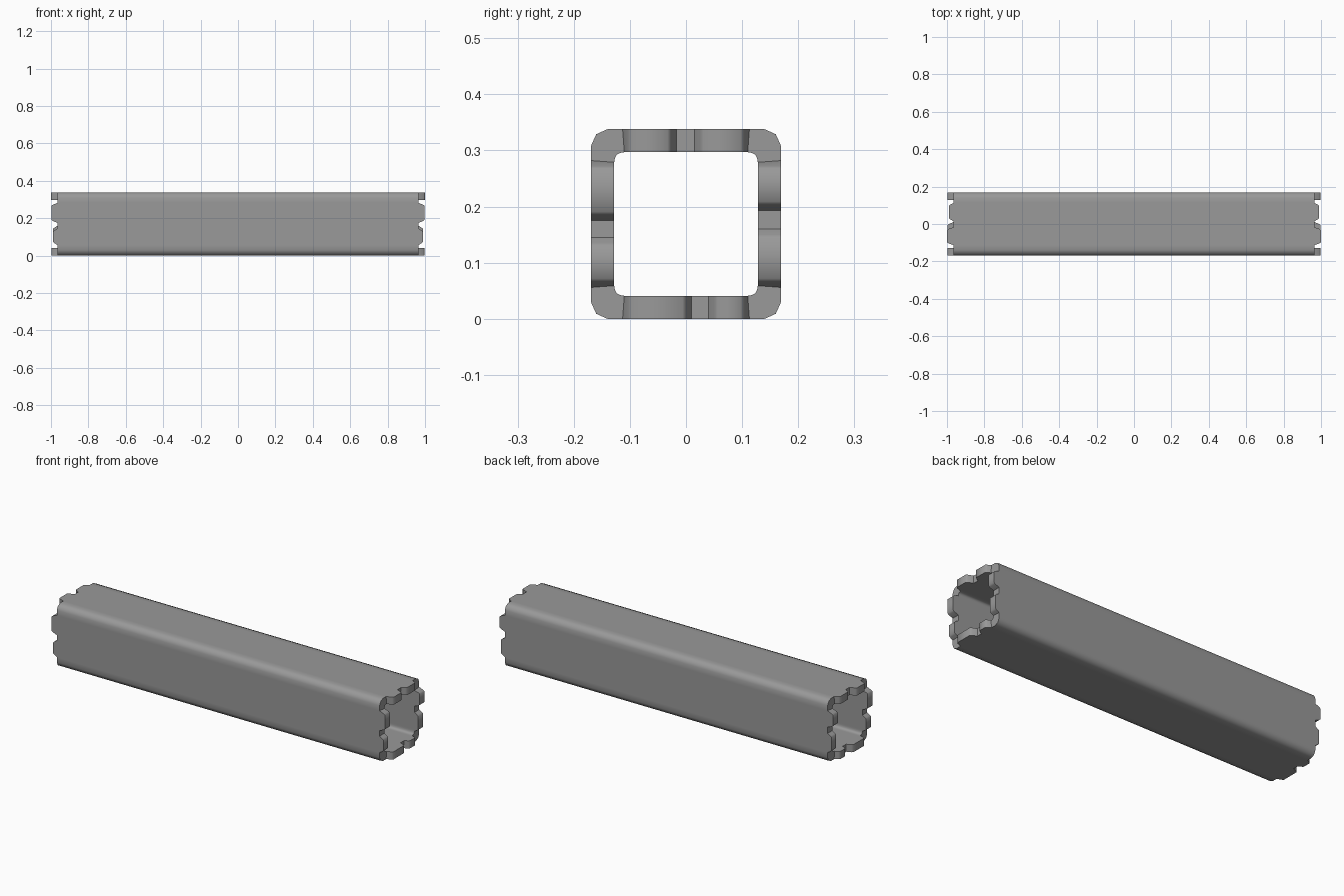
import bpy, bmesh
from mathutils import Vector

if "Cube" in bpy.data.objects:
    bpy.data.objects.remove(bpy.data.objects["Cube"])

OUT, INN, FLOOR, MID = 0.169, 0.128, 0.965, 0.169

# Each wall: outward normal (y, z), centre notch start/end, heights of the two teeth
walls = [
    ((0, -1), 0.000, 0.050, 0.997, 0.990),   # bottom
    ((1, 0), -0.019, 0.034, 0.988, 0.997),   # back
    ((0, 1), -0.025, 0.027, 0.990, 1.000),   # top
    ((-1, 0), -0.016, 0.034, 0.997, 0.988),  # front
]


def tooth(t0, t1, h):
    """A raised tooth with sloped flanks and softened shoulders."""
    return [(t0 - 0.010, FLOOR), (t0, h - 0.007), (t0 + 0.006, h),
            (t1 - 0.006, h), (t1, h - 0.007), (t1 + 0.010, FLOOR)]


def wall_profile(a, b, h1, h2):
    """Points along one wall: outer t, outer depth, inner t, inner depth, end x."""
    pts = [(-0.140, OUT, -0.118, 0.1265, FLOOR)]
    for t, x in tooth(-0.103, a, h1) + tooth(b, 0.103, h2):
        pts.append((t, OUT, max(-0.110, min(0.110, t)), INN, x))
    pts += [(0.140, OUT, 0.118, 0.1265, FLOOR), (0.160, 0.160, 0.1235, 0.1235, FLOOR)]
    return pts


bm = bmesh.new()
rings = []
for (ny, nz), a, b, h1, h2 in walls:
    for to, do, ti, di, x in wall_profile(a, b, h1, h2):
        def pos(sx, t, d):
            return Vector((sx * x, ny * d - nz * t, nz * d + ny * t + MID))
        rings.append([bm.verts.new(pos(1, to, do)), bm.verts.new(pos(1, ti, di)),
                      bm.verts.new(pos(-1, ti, di)), bm.verts.new(pos(-1, to, do))])

# Skin: toothed end, inside, other toothed end, outside
for i, cur in enumerate(rings):
    nxt = rings[(i + 1) % len(rings)]
    for j in range(4):
        k = (j + 1) % 4
        bm.faces.new((cur[j], cur[k], nxt[k], nxt[j]))
bmesh.ops.recalc_face_normals(bm, faces=bm.faces)

mesh = bpy.data.meshes.new("square_tube")
bm.to_mesh(mesh)
bm.free()
tube = bpy.data.objects.new("square_tube", mesh)
bpy.context.collection.objects.link(tube)

# Dark grey metal
metal = bpy.data.materials.new("dark_grey")
metal.diffuse_color = (0.32, 0.32, 0.32, 1)
metal.use_nodes = True
metal.node_tree.nodes["Principled BSDF"].inputs["Base Color"].default_value = metal.diffuse_color
mesh.materials.append(metal)

bpy.context.view_layer.objects.active = tube
tube.select_set(True)
bpy.ops.object.shade_smooth_by_angle(angle=0.9)
